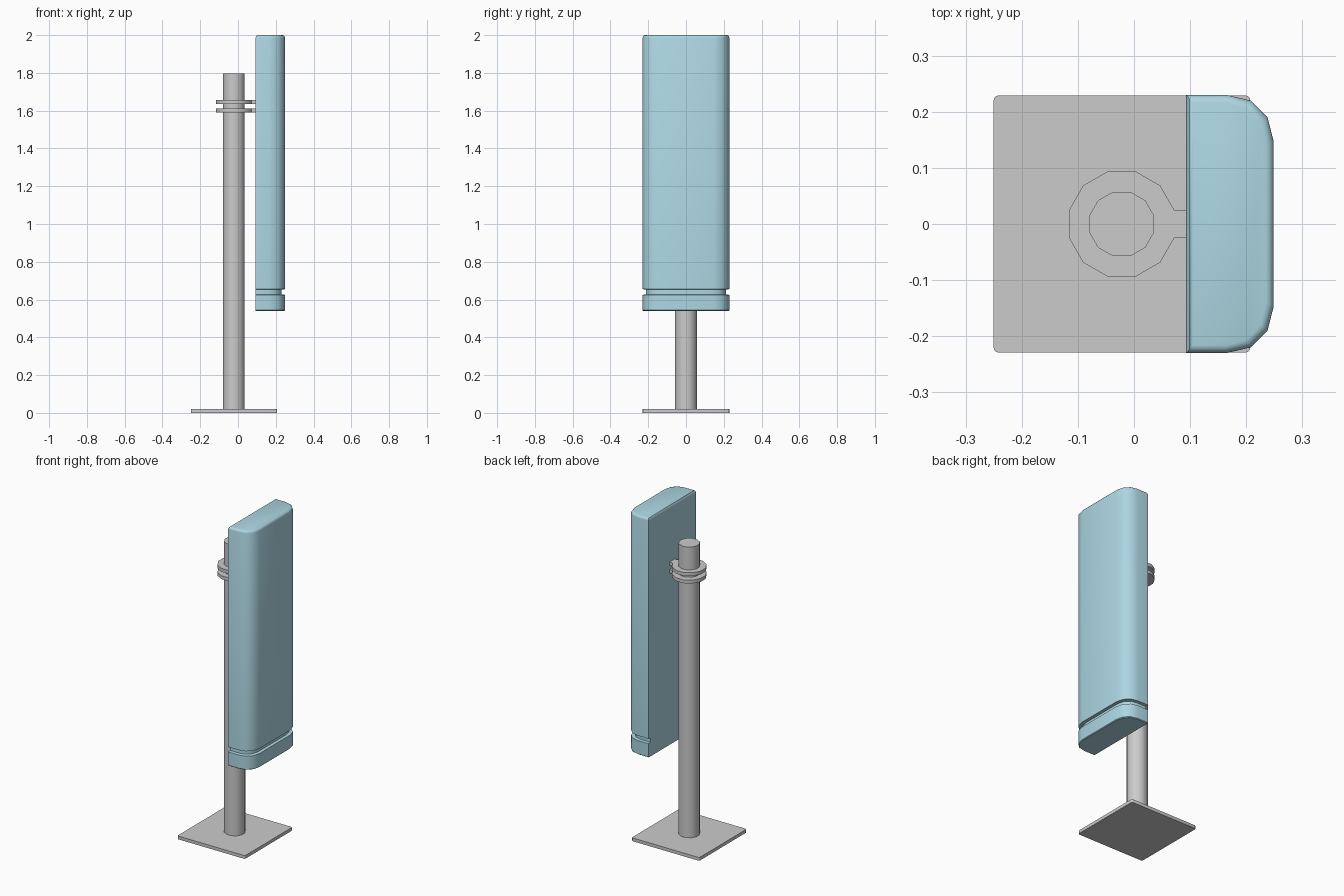
import bpy, bmesh, math

if "Cube" in bpy.data.objects:
    bpy.data.objects.remove(bpy.data.objects["Cube"])


def loft(name, rings, mat=None, angle=40):
    """Skin a stack of equal-length point rings and cap both ends."""
    bm = bmesh.new()
    loops = [[bm.verts.new(p) for p in ring] for ring in rings]
    n = len(loops[0])
    for a, b in zip(loops, loops[1:]):
        for i in range(n):
            j = (i + 1) % n
            bm.faces.new((a[i], a[j], b[j], b[i]))
    bm.faces.new(loops[0][::-1])
    bm.faces.new(loops[-1])
    bmesh.ops.recalc_face_normals(bm, faces=bm.faces)
    me = bpy.data.meshes.new(name)
    bm.to_mesh(me)
    bm.free()
    ob = bpy.data.objects.new(name, me)
    bpy.context.collection.objects.link(ob)
    if mat:
        me.materials.append(mat)
    bpy.ops.object.select_all(action='DESELECT')
    ob.select_set(True)
    bpy.context.view_layer.objects.active = ob
    bpy.ops.object.shade_smooth_by_angle(angle=math.radians(angle))
    return ob


def prism(name, outline, z0, z1):
    return loft(name, [[(x, y, z) for x, y in outline] for z in (z0, z1)])


def dodecagon(r, cx=-0.022):
    return [(cx + r * math.cos(math.radians(15 + 30 * i)),
             r * math.sin(math.radians(15 + 30 * i))) for i in range(12)]


# Base plate with small rounded corners
r, x0, x1, hy = 0.008, -0.25, 0.207, 0.229
plate = []
for k, (cx, cy) in enumerate([(x1 - r, hy - r), (x0 + r, hy - r),
                              (x0 + r, r - hy), (x1 - r, r - hy)]):
    for s in range(4):
        a = math.radians(90 * k + 30 * s)
        plate.append((cx + r * math.cos(a), cy + r * math.sin(a)))
prism("base_plate", plate, 0, 0.02)

# Pole
prism("pole", dodecagon(0.0595), 0.02, 1.797)

# Two clamp rings, each with a tab reaching the panel
ring = dodecagon(0.097)
tab_x, tab_y = 0.096, ring[0][1]
clamp = [(tab_x, tab_y)] + ring + [(tab_x, -tab_y)]
for i, z in enumerate((1.591, 1.636)):
    prism(f"clamp_ring_{i + 1}", clamp, z, z + 0.021)

# Panel: flat back, rounded front, grooved near the bottom, softened top
blue = bpy.data.materials.new("pale_blue")
blue.diffuse_color = (0.42, 0.68, 0.77, 1)
blue.use_nodes = True
blue.node_tree.nodes["Principled BSDF"].inputs["Base Color"].default_value = blue.diffuse_color
BACK, FRONT, HALF = 0.093, 0.249, 0.23
half = [(BACK, HALF), (0.165, HALF), (0.208, 0.22), (0.238, 0.19), (FRONT, 0.147)]
outline = half + [(x, -y) for x, y in reversed(half)]


def section(z, inset, back=0):
    sx = (FRONT - inset - BACK - back) / (FRONT - BACK)
    sy = (HALF - inset) / HALF
    return [(BACK + back + (x - BACK) * sx, y * sy, z) for x, y in outline]


steps = [(0.54, 0.004), (0.544, 0), (0.625, 0), (0.627, 0.018),
         (0.653, 0.018), (0.655, 0), (1.985, 0),
         (1.992, 0.002, 0.002), (1.998, 0.007, 0.006), (2.0, 0.014, 0.012)]
loft("panel", [section(*s) for s in steps], blue, 35)
